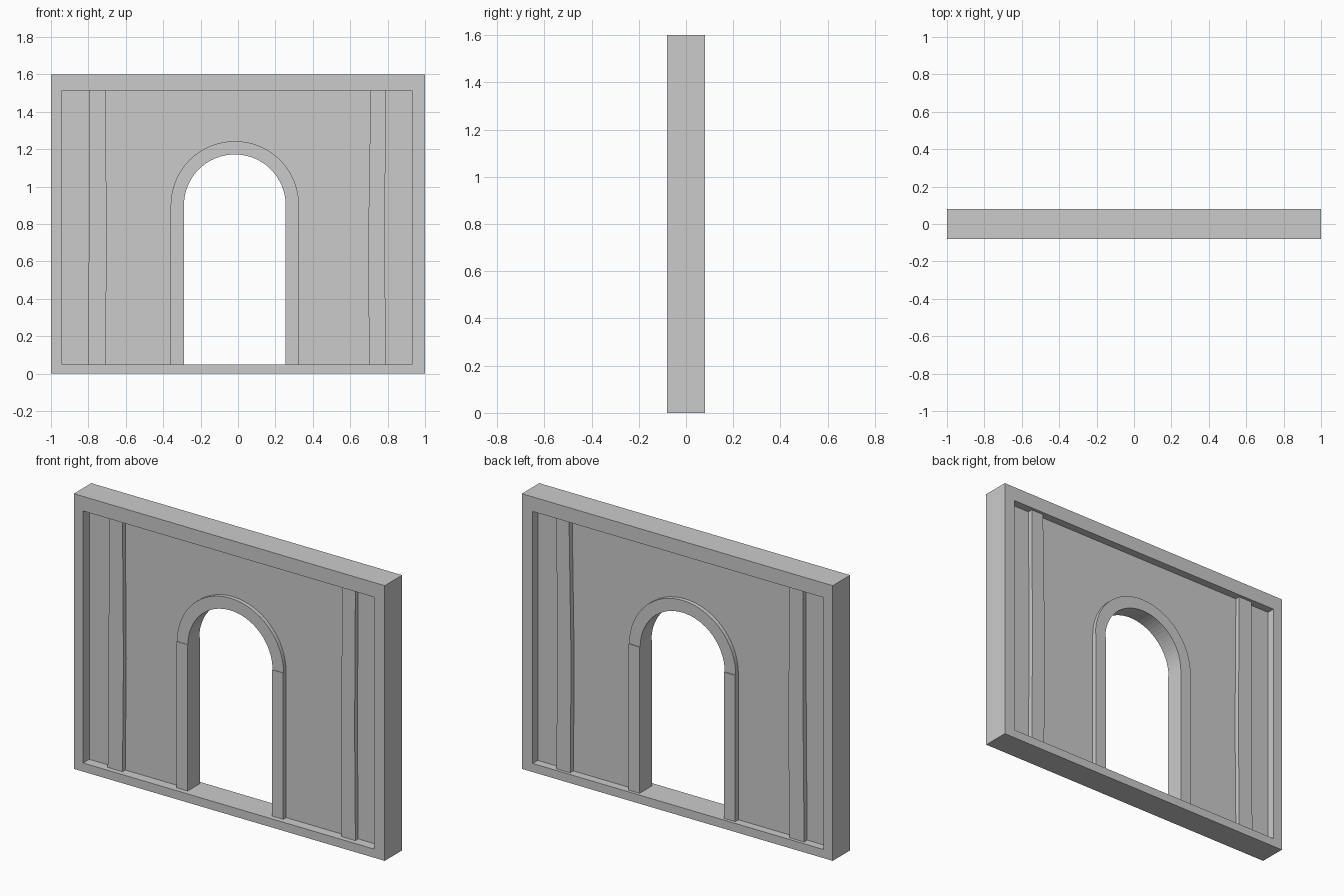
import bpy, bmesh
from math import pi, sin, cos

cube = bpy.data.objects.get("Cube")
if cube:
    bpy.data.objects.remove(cube, do_unlink=True)

grey = bpy.data.materials.new("plain grey")
grey.use_nodes = True
colour = (0.6, 0.6, 0.6, 1)
grey.diffuse_color = colour
grey.node_tree.nodes["Principled BSDF"].inputs["Base Color"].default_value = colour


def slab(name, outlines, front, back):
    """Extrude x-z outlines, which may share edges, from front to back."""
    bm = bmesh.new()
    for outline in outlines:
        bm.faces.new([bm.verts.new((x, front, z)) for x, z in outline])
    bmesh.ops.remove_doubles(bm, verts=bm.verts[:], dist=0.0001)
    made = bmesh.ops.extrude_face_region(bm, geom=bm.faces[:], use_keep_orig=True)
    moved = [v for v in made["geom"] if isinstance(v, bmesh.types.BMVert)]
    bmesh.ops.translate(bm, verts=moved, vec=(0, back - front, 0))
    bmesh.ops.recalc_face_normals(bm, faces=bm.faces[:])
    mesh = bpy.data.meshes.new(name)
    bm.to_mesh(mesh)
    bm.free()
    mesh.materials.append(grey)
    obj = bpy.data.objects.new(name, mesh)
    bpy.context.collection.objects.link(obj)
    return obj


def rect(x0, x1, z0, z1):
    return [(x0, z0), (x1, z0), (x1, z1), (x0, z1)]


def arc(radius, steps=32):
    """Half circle over the doorway, from its -x side to its +x side."""
    return [(door_x - radius * cos(pi * i / steps),
             spring + radius * sin(pi * i / steps)) for i in range(steps + 1)]


# Main sizes
left, right, sill, head = -0.94, 0.93, 0.05, 1.515
door_x, spring = -0.017, 0.9
inner, outer = 0.272, 0.343
trim_front, trim_back = -0.05, 0.062

# Outer frame, mitred at the corners
hole, rim = rect(left, right, sill, head), rect(-1, 1, 0, 1.6)
slab("outer_frame",
     [[rim[i], rim[(i + 1) % 4], hole[(i + 1) % 4], hole[i]] for i in range(4)],
     -0.08, 0.08)

# Thin wall panel with the doorway cut out of its lower edge
mid = inner + 0.03
panel = [(left, sill), (door_x - mid, sill)] + arc(mid)
panel += [(door_x + mid, sill), (right, sill), (right, head), (left, head)]
slab("wall_panel", [panel], -0.024, 0.033)

# Doorway trim: two jambs and the arch
for side, name in ((-1, "right_jamb"), (1, "left_jamb")):
    a, b = sorted((door_x + side * inner, door_x + side * outer))
    slab(name, [rect(a, b, sill, spring)], trim_front, trim_back)
ins, out = arc(inner), arc(outer)
slab("door_arch",
     [[ins[i], ins[i + 1], out[i + 1], out[i]] for i in range(len(ins) - 1)],
     trim_front + 0.003, trim_back - 0.005)

# Slightly bowed wooden posts near the ends
for name, x0, x1, bow in (("right_post", -0.803, -0.708, 0.006),
                          ("left_post", 0.701, 0.79, -0.005)):
    slab(name, [[(x0, sill), (x1, sill), (x1 + bow, 0.7), (x1, head),
                 (x0 + 0.008, head), (x0 + bow, 0.7)]], trim_front, trim_back)
